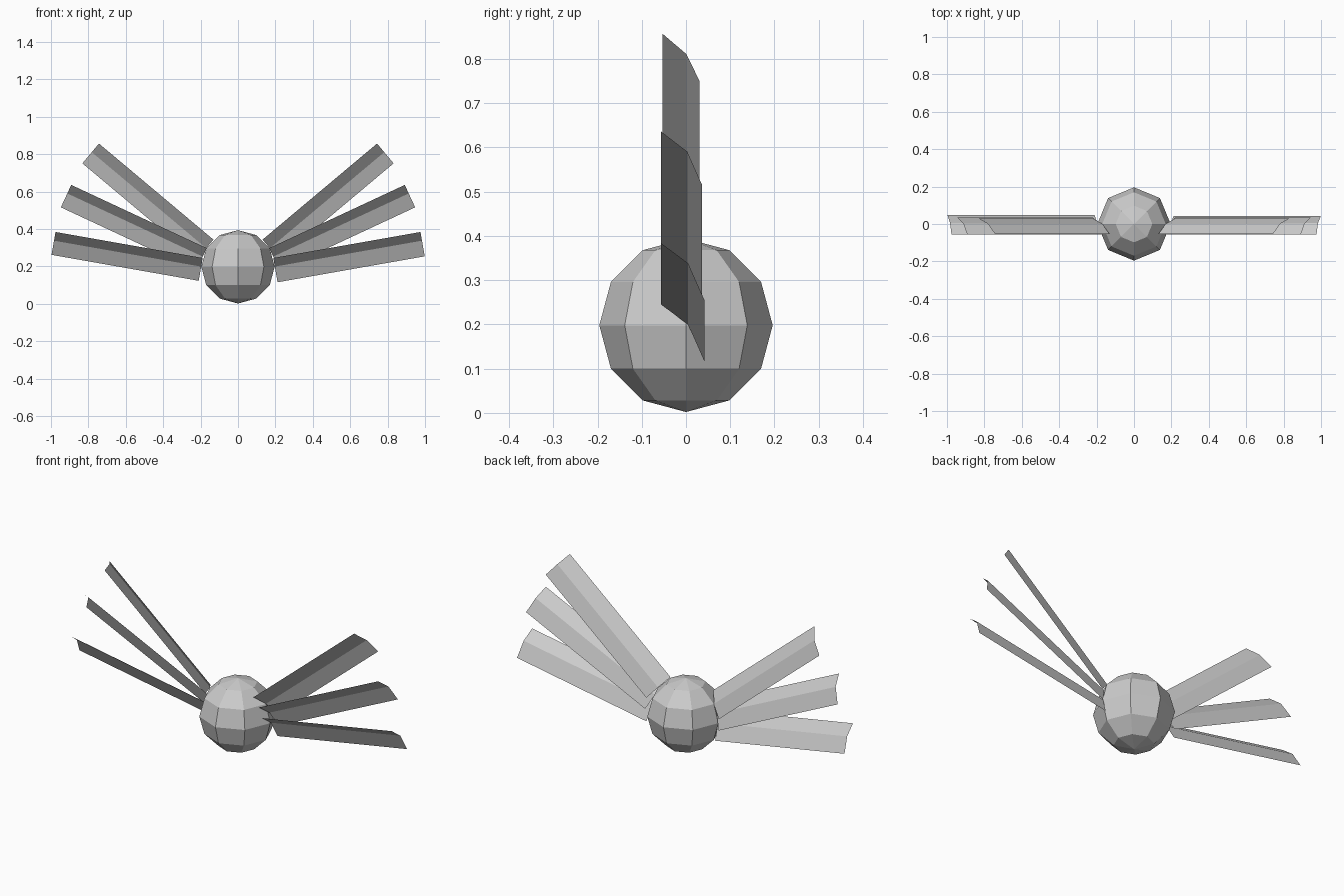
import bpy
from math import sin, cos, radians

cube = bpy.data.objects.get("Cube")
if cube:
    bpy.data.objects.remove(cube, do_unlink=True)

grey = bpy.data.materials.new("plain_grey")
grey.use_nodes = True
colour = (0.6, 0.6, 0.6, 1)
grey.diffuse_color = colour
grey.node_tree.nodes["Principled BSDF"].inputs["Base Color"].default_value = colour

CENTRE_Z = 0.198
ROOT, TIP = 0.194, 0.993

# Faceted round body
bpy.ops.mesh.primitive_uv_sphere_add(segments=8, ring_count=6, radius=0.196,
                                     location=(0, 0, CENTRE_Z))
body = bpy.context.object
body.name = "body"
body.data.materials.append(grey)


def blade(name, side, angle, profile):
    """Folded thin blade: profile of (across, depth) points swept outwards."""
    c, s = cos(radians(angle)), sin(radians(angle))
    verts = [(side * (r * c - p * s), y, CENTRE_Z + r * s + p * c)
             for r in (ROOT, TIP) for p, y in profile]
    n = len(profile)
    faces = [(i, i + 1, n + i + 1, n + i) for i in range(n - 1)]
    if side > 0:
        faces = [f[::-1] for f in faces]
    mesh = bpy.data.meshes.new(name)
    mesh.from_pydata(verts, [], [f[::-1] for f in faces])
    mesh.materials.append(grey)
    obj = bpy.data.objects.new(name, mesh)
    bpy.context.collection.objects.link(obj)


# Three fanned blades per side, each twisted slightly more than the last
fan = {
    "lower": (10, [(0.014, -0.057), (-0.033, 0.005), (-0.118, 0.042)]),
    "middle": (25, [(0.020, -0.056), (-0.030, 0.003), (-0.112, 0.036)]),
    "upper": (40, [(0.027, -0.053), (-0.033, 0.001), (-0.111, 0.030)]),
}
for level, (angle, profile) in fan.items():
    blade(f"left_{level}_blade", 1, angle, profile)
    # The right lower blade is a touch flatter
    if level == "lower":
        profile = profile[:2] + [(-0.110, 0.047)]
    blade(f"right_{level}_blade", -1, angle, profile)
